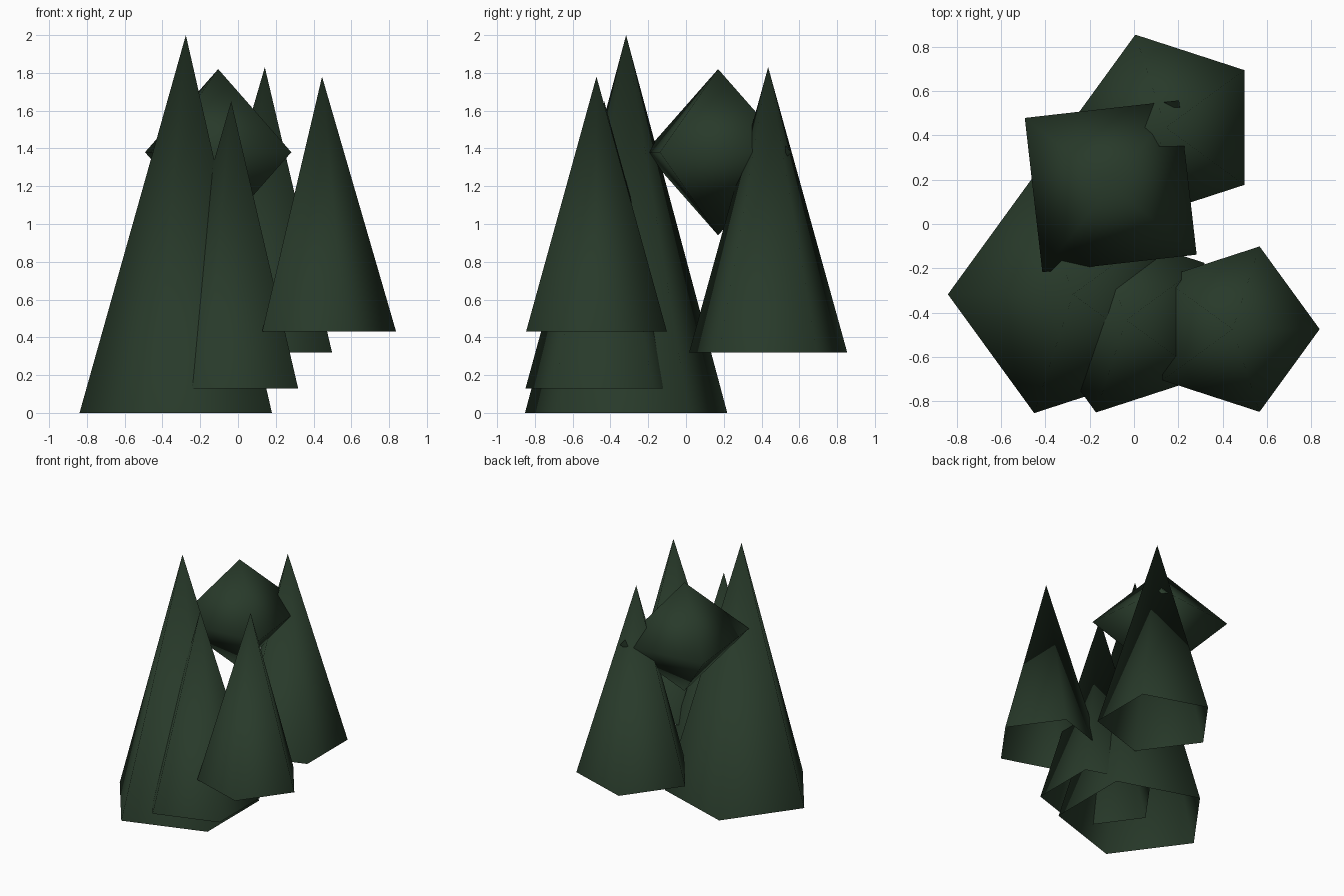
import bpy
import bmesh
from math import radians, sin, cos

cube = bpy.data.objects.get("Cube")
if cube:
    bpy.data.objects.remove(cube, do_unlink=True)

# One foliage colour for everything
green = bpy.data.materials.new("dark_green")
green.use_nodes = True
color = (0.021, 0.042, 0.023, 1)
green.diffuse_color = color
bsdf = next(n for n in green.node_tree.nodes if n.type == "BSDF_PRINCIPLED")
bsdf.inputs["Base Color"].default_value = color


def tree_cone(name, x, y, base, tip, radius, angle):
    """Five-sided foliage cone, open underneath, one corner at the angle."""
    bpy.ops.mesh.primitive_cone_add(
        vertices=5, radius1=radius, radius2=0, depth=tip - base,
        end_fill_type="NOTHING", location=(x, y, (base + tip) / 2))
    obj = bpy.context.object
    obj.name = name
    obj.data.materials.append(green)
    # Cone primitives start with a corner on +y
    obj.rotation_euler.z = radians(angle - 90)
    bpy.ops.object.shade_smooth()


def diamond(name, location, radius, half_height, angle):
    """Four-sided double pyramid, one corner at the angle."""
    bm = bmesh.new()
    top = bm.verts.new((0, 0, half_height))
    bottom = bm.verts.new((0, 0, -half_height))
    turns = [radians(angle + 90 * i) for i in range(4)]
    ring = [bm.verts.new((radius * cos(t), radius * sin(t), 0)) for t in turns]
    for i in range(4):
        a, b = ring[i], ring[(i + 1) % 4]
        bm.faces.new((a, b, top)).smooth = True
        bm.faces.new((b, a, bottom)).smooth = True
    mesh = bpy.data.meshes.new(name)
    bm.to_mesh(mesh)
    bm.free()
    mesh.materials.append(green)
    obj = bpy.data.objects.new(name, mesh)
    obj.location = location
    bpy.context.collection.objects.link(obj)


# Foliage cones
tree_cone("tall_cone", -0.276, -0.317, 0, 2.0, 0.563, 180)
tree_cone("front_cone", -0.036, -0.433, 0.13, 1.65, 0.438, 180)
tree_cone("back_cone", 0.142, 0.435, 0.32, 1.83, 0.44, 180)
tree_cone("left_cone", 0.445, -0.474, 0.43, 1.78, 0.392, 0)

# Diamond-shaped foliage clump
diamond("foliage_clump", (-0.105, 0.17, 1.38), 0.495, 0.44, 51.5)
